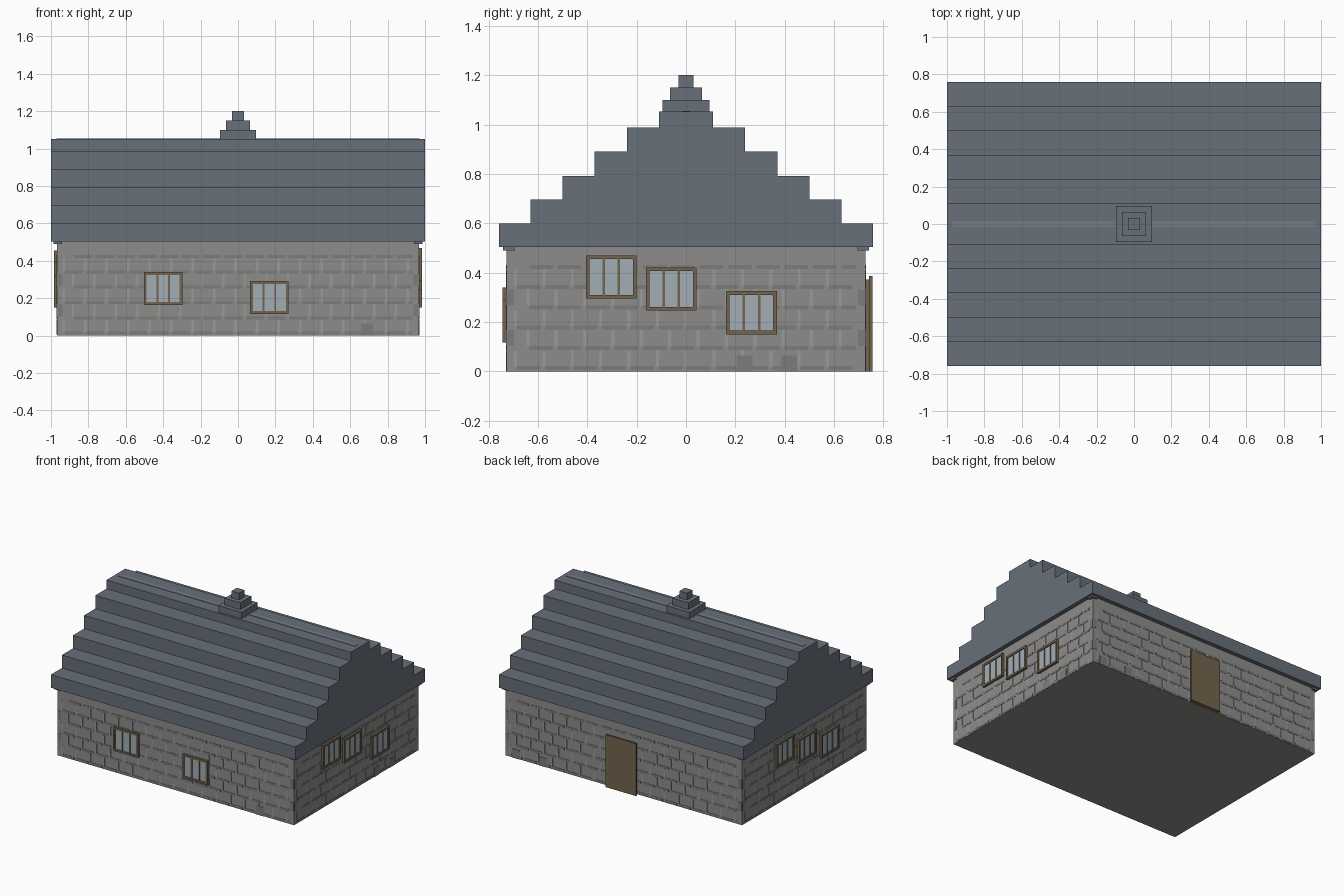
import bpy, bmesh
from mathutils import Matrix, Vector
from math import pi

if "Cube" in bpy.data.objects:
    bpy.data.objects.remove(bpy.data.objects["Cube"])


def material(name, r, g, b):
    m = bpy.data.materials.new(name)
    m.diffuse_color = (r, g, b, 1)
    m.use_nodes = True
    m.node_tree.nodes["Principled BSDF"].inputs["Base Color"].default_value = m.diffuse_color
    return m


SLATE = material("slate", 0.14, 0.16, 0.19)
RIDGE = material("ridge_slate", 0.18, 0.20, 0.24)
STONE = material("stone", 0.27, 0.265, 0.26)
LIGHT = material("light_stone", 0.32, 0.32, 0.32)
DARK = material("dark_stone", 0.2, 0.2, 0.2)
WOOD = material("wood", 0.17, 0.13, 0.075)
GLASS = material("glass", 0.36, 0.42, 0.46)


def finish(name, bm, mat, matrix=None):
    bmesh.ops.recalc_face_normals(bm, faces=bm.faces[:])
    mesh = bpy.data.meshes.new(name)
    bm.to_mesh(mesh)
    bm.free()
    mesh.materials.append(mat)
    ob = bpy.data.objects.new(name, mesh)
    if matrix is not None:
        ob.matrix_world = matrix
    bpy.context.collection.objects.link(ob)
    return ob


def boxes(name, spans, mat, matrix=None):
    """One object from boxes given as (x0, x1, y0, y1, z0, z1)."""
    bm = bmesh.new()
    for x0, x1, y0, y1, z0, z1 in spans:
        m = (Matrix.Translation(((x0 + x1) / 2, (y0 + y1) / 2, (z0 + z1) / 2))
             @ Matrix.Diagonal((x1 - x0, y1 - y0, z1 - z0, 1)))
        bmesh.ops.create_cube(bm, size=1, matrix=m)
    return finish(name, bm, mat, matrix)


# Main stone walls
WX, WY = 0.968, 0.727
boxes("walls", [(-WX, WX, -WY, WY, 0, 0.505)], STONE)

# Stepped roof: half profile mirrored, extruded along x
steps = [(0.758, 0.503, 0.6), (0.63, 0.6, 0.696), (0.5, 0.696, 0.792),
         (0.37, 0.792, 0.89), (0.24, 0.89, 0.988), (0.11, 0.988, 1.052)]
half = [(y, z) for y, z0, z1 in steps for z in (z0, z1)]
profile = half + [(-y, z) for y, z in reversed(half)]
bm = bmesh.new()
face = bm.faces.new([bm.verts.new((-1, y, z)) for y, z in profile])
ext = bmesh.ops.extrude_face_region(bm, geom=[face])
bmesh.ops.translate(bm, vec=(2, 0, 0),
                    verts=[v for v in ext["geom"] if isinstance(v, bmesh.types.BMVert)])
finish("stepped_roof", bm, SLATE)

# Ridge strip and stepped finial
boxes("ridge_strip", [(-0.97, 0.97, -0.016, 0.016, 1.04, 1.055)], RIDGE)
boxes("roof_finial", [(-r, r, -r, r, z, z + 0.05)
                      for r, z in ((0.095, 1.05), (0.064, 1.1), (0.031, 1.15))], SLATE)

# Eave brackets on the four corners
boxes("eave_brackets", [(sx * 0.963 - 0.023, sx * 0.963 + 0.023,
                         sy * 0.718 - 0.023, sy * 0.718 + 0.023, 0.489, 0.504)
                        for sx in (-1, 1) for sy in (-1, 1)], SLATE)

# Wall frames: local x runs along the wall, local -y points outward
WALLS = {
    "front": (WX, Matrix.Translation((0, -WY, 0))),
    "right": (WY, Matrix.Translation((WX, 0, 0)) @ Matrix.Rotation(pi / 2, 4, 'Z')),
    "back": (WX, Matrix.Translation((0, WY, 0)) @ Matrix.Rotation(pi, 4, 'Z')),
    "left": (WY, Matrix.Translation((-WX, 0, 0)) @ Matrix.Rotation(-pi / 2, 4, 'Z')),
}
# Low dark stones, given by their centre along the wall
LOW = {"front": [0.69], "right": [0.238, 0.418], "back": [-0.88, -0.66], "left": []}

# Stone courses: dark bed joints, light upright joints, corner stones
for side, (w, frame) in WALLS.items():
    end = w - 0.03
    dark, light = [], []
    for row in range(6):
        z = 0.082 * row
        x = -end + (0.05 if row % 2 else 0.0)
        while x < end - 0.02:
            right = min(x + 0.115, end)
            dark.append((x + 0.012, right - 0.008, -0.002, 0.001, z + 0.005, z + 0.021))
            if row < 5:
                light.append((x, x + 0.012, -0.002, 0.001, z + 0.02, z + 0.085))
            x += 0.115
        if row % 2 and row < 5:
            for s in (-1, 1):
                c = s * (w - 0.016)
                dark.append((c - 0.014, c + 0.014, -0.002, 0.001, z + 0.02, z + 0.085))
    for c in LOW[side]:
        dark.append((c - 0.032, c + 0.032, -0.003, 0.001, 0, 0.065))
    boxes(side + "_bed_joints", dark, DARK, frame)
    boxes(side + "_upright_joints", light, LIGHT, frame)

# Windows: wall, centre along the wall, sill height
WINDOWS = [("front", -0.4, 0.165), ("front", 0.168, 0.116),
           ("right", -0.303, 0.295), ("right", -0.06, 0.246), ("right", 0.265, 0.15),
           ("left", -0.24, 0.28), ("left", 0.02, 0.215), ("left", 0.285, 0.15)]
W, H, T = 0.103, 0.175, 0.015
for i, (side, c, z) in enumerate(WINDOWS, 1):
    m = WALLS[side][1] @ Matrix.Translation((c, 0, z))
    bars = [(-W, W, -0.017, 0.005, 0, T), (-W, W, -0.017, 0.005, H - T, H)]
    bars += [(x - t, x + t, -d, 0.005, T, H - T)
             for x, t, d in ((-W + T / 2, T / 2, 0.017), (W - T / 2, T / 2, 0.017),
                             (-0.031, 0.005, 0.014), (0.031, 0.005, 0.014))]
    boxes(f"window_frame_{i}", bars, WOOD, m)
    boxes(f"window_glass_{i}", [(-W + T, W - T, -0.01, 0.004, T, H - T)], GLASS, m)

# Back door with a casing behind it
boxes("door_casing", [(-0.105, 0.115, 0.72, 0.744, 0, 0.372)], WOOD)
boxes("door", [(-0.12, 0.13, 0.742, 0.756, 0, 0.387)], WOOD)
